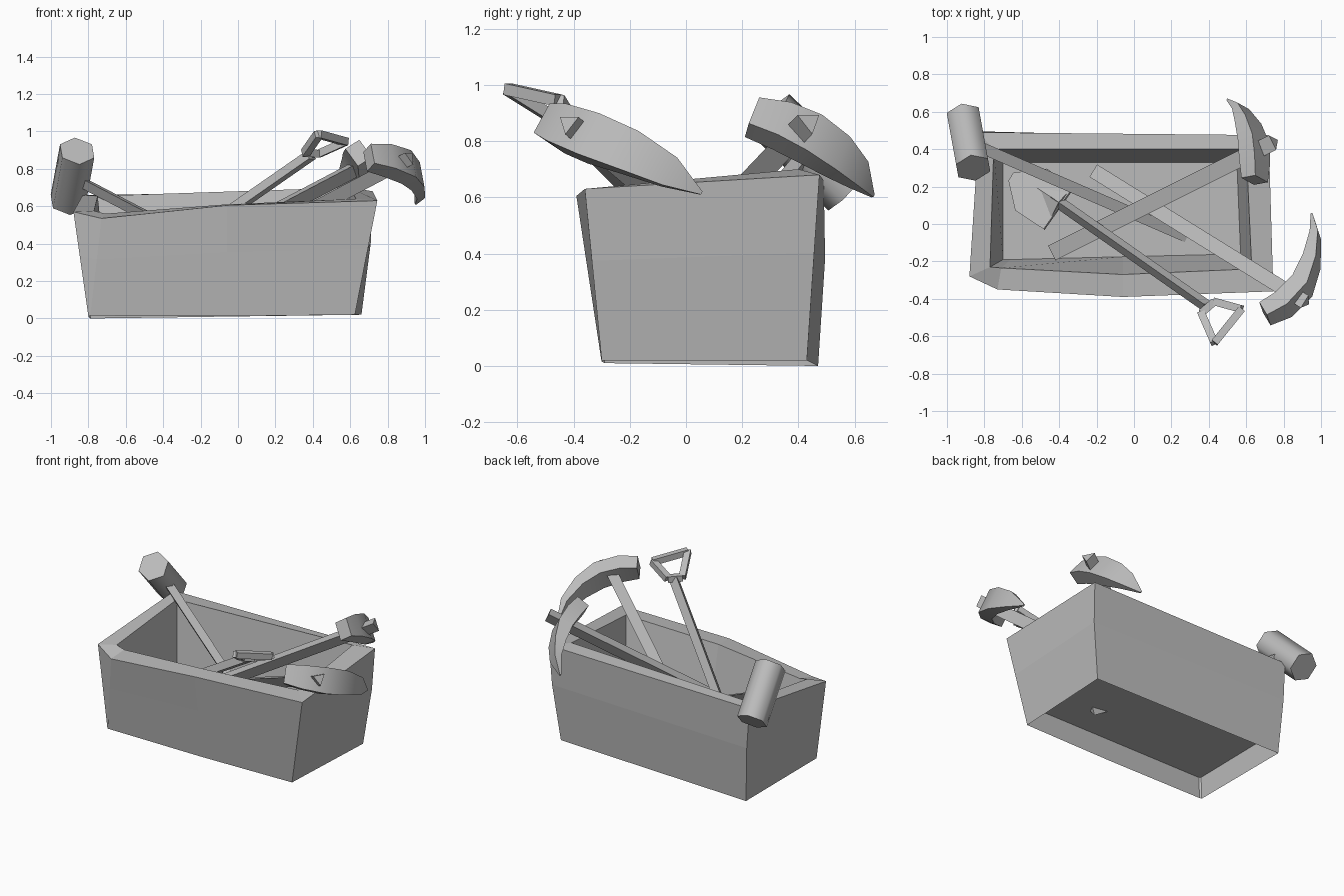
import bpy, bmesh, math
from mathutils import Vector as V

cube = bpy.data.objects.get("Cube")
if cube:
    bpy.data.objects.remove(cube, do_unlink=True)

grey = bpy.data.materials.new("plain_grey")
grey.use_nodes = True
GREY = (0.5, 0.5, 0.5, 1)
grey.diffuse_color = GREY
grey.node_tree.nodes["Principled BSDF"].inputs["Base Color"].default_value = GREY


def loft(name, rings, smooth=None):
    """Skin equal-sized rings of points and cap both ends."""
    bm = bmesh.new()
    loops = [[bm.verts.new(p) for p in ring] for ring in rings]
    n = len(loops[0])
    for a, b in zip(loops, loops[1:]):
        for i in range(n):
            j = (i + 1) % n
            bm.faces.new((a[i], a[j], b[j], b[i]))
    bm.faces.new(loops[0][::-1])
    bm.faces.new(loops[-1])
    bmesh.ops.recalc_face_normals(bm, faces=bm.faces)
    mesh = bpy.data.meshes.new(name)
    bm.to_mesh(mesh)
    bm.free()
    obj = bpy.data.objects.new(name, mesh)
    bpy.context.collection.objects.link(obj)
    mesh.materials.append(grey)
    if smooth:
        bpy.ops.object.select_all(action='DESELECT')
        obj.select_set(True)
        bpy.context.view_layer.objects.active = obj
        bpy.ops.object.shade_smooth_by_angle(angle=math.radians(smooth))


def prism(name, p, q, radius, sides=3, turn=-90, smooth=None):
    """Straight bar from p to q; turn is the angle of the first corner."""
    p, q = V(p), V(q)
    axis = (q - p).normalized()
    u = axis.cross(V((0, 0, 1))).normalized()
    v = u.cross(axis)
    angles = [math.radians(turn + 360 * i / sides) for i in range(sides)]
    offs = [(u * math.cos(a) + v * math.sin(a)) * radius for a in angles]
    loft(name, [[p + o for o in offs], [q + o for o in offs]], smooth)


# Crate: recessed base, outer walls, rim, inner walls and floor in one skin
bottom = [V(p) for p in ((-.80, -.29, .01), (-.79, -.30, .015), (-.06, -.30, .012),
                         (.625, -.30, .02), (.66, .43, .02), (-.79, .47, 0))]
top = [V(p) for p in ((-.88, -.28, .57), (-.73, -.35, .535), (-.06, -.39, .605),
                      (.745, -.36, .63), (.72, .475, .68), (-.83, .49, .66))]
rim = [V(p) for p in ((-.77, -.23, .575), (-.71, -.235, .56), (-.06, -.27, .61),
                      (.63, -.24, .64), (.60, .40, .70), (-.75, .40, .655))]
floor = [V((x, y, .17)) for x, y in ((-.70, -.19), (-.66, -.19), (-.06, -.175),
                                     (.57, -.16), (.55, .33), (-.70, .33))]
under = [V((p.x * .99, p.y * .99, .16)) for p in bottom]
middle = [a.lerp(b, .58) for a, b in zip(bottom, top)]
middle[4].x += .015
middle[5].y = .495
loft("crate", [under, bottom, middle, top, rim, floor])

# Mallet
near, far = V((-.86, .30, .895)), V((-.91, .575, .625))
prism("mallet_head", near, far, .10, 6, 90, 65)
prism("mallet_handle", (near + far) / 2, (.285, -.07, .15), .035)


# Pickaxes: curved tapering head on a three-sided handle
def pickaxe(name, butt, end, radius, path):
    butt, end = V(butt), V(end)
    pts = [V(p) for p in path]
    wide = (end - butt).cross(pts[-1] - pts[0]).normalized()
    half_w = (.06, .075, .083, .077, .056, .006)
    half_t = (.045, .05, .047, .036, .022, .005)
    rings = []
    for i, c in enumerate(pts):
        tangent = pts[min(i + 1, 5)] - pts[max(i - 1, 0)]
        thick = tangent.cross(wide).normalized()
        w, t = wide * half_w[i], thick * half_t[i]
        rings.append([c + w + t, c - w + t, c - w - t, c + w - t])
    loft(name + "_head", rings, 35)
    prism(name + "_handle", butt, end, radius)


pickaxe("front_pickaxe", (-.21, .28, .27), (.92, -.42, .865), .045,
        ((.70, -.48, .86), (.80, -.43, .845), (.90, -.33, .81),
         (.95, -.20, .76), (.97, -.06, .69), (.95, .055, .615)))
pickaxe("back_pickaxe", (-.43, -.15, .25), (.75, .44, .87), .05,
        ((.645, .235, .885), (.645, .34, .855), (.64, .44, .81),
         (.61, .54, .745), (.57, .615, .68), (.50, .665, .605)))

# Shovel: ridged shaft, D-shaped grip and blunt-nosed blade
base, throat = V((-.43, .135, .30)), V((.39, -.44, .87))
prism("shovel_shaft", base, throat, .038, turn=90)
grip = [V(p) for p in ((.36, -.475, .885), (.43, -.635, .985),
                       (.575, -.455, .945), (.43, -.415, .88))]
for i in range(4):
    prism("shovel_grip_bar", grip[i], grip[(i + 1) % 4], .029, 4, 45)

along = V((-.26, .17, -.10)).normalized()
side = along.cross(V((0, 0, 1))).normalized()
lift = side.cross(along) * .012
shape = ((-.05, -.165), (.14, -.165), (.265, -.05), (.265, 0), (.12, .115), (-.06, .105))
outline = [base + along * a + side * s for a, s in shape]
loft("shovel_blade", [[p - lift for p in outline], [p + lift for p in outline]])
heel = [base - along * .05 + side * s + lift * k for s, k in ((-.12, 0), (.09, 0), (0, 4))]
tip = [base + along * .11 + side * s + lift * k for s, k in ((-.01, 0), (.01, 0), (0, 1))]
loft("shovel_heel", [heel, tip])
